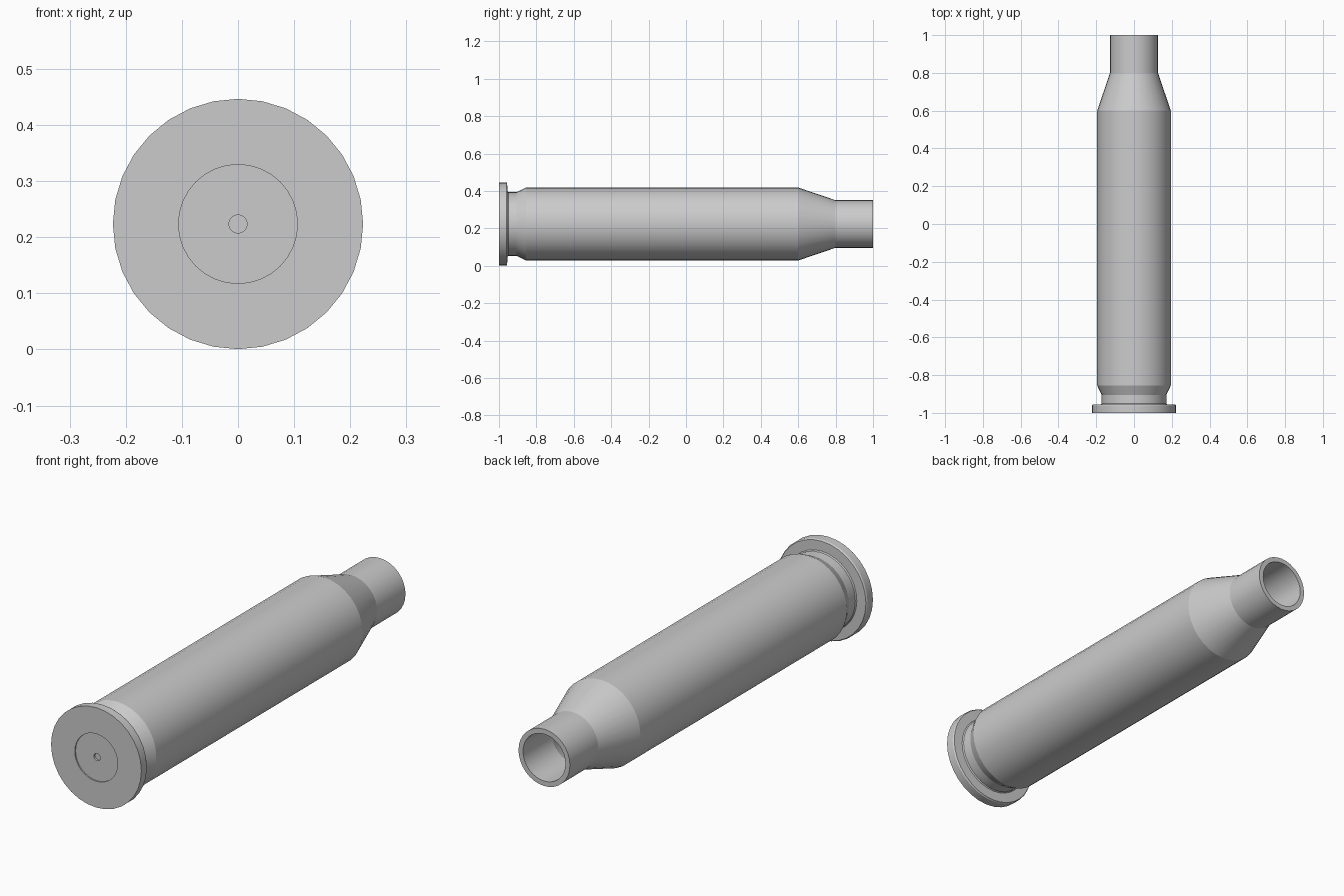
import bpy, bmesh, math

if "Cube" in bpy.data.objects:
    bpy.data.objects.remove(bpy.data.objects["Cube"])

SEGMENTS = 32
AXIS_Z = 0.2235


def lathe(name, profile):
    """Revolve (radius, y) points around the y axis; zero radius makes a pole."""
    bm = bmesh.new()
    rings = []
    for r, y in profile:
        if r == 0:
            rings.append([bm.verts.new((0, y, 0))] * SEGMENTS)
        else:
            rings.append([bm.verts.new((r * math.sin(a), y, r * math.cos(a)))
                          for a in (2 * math.pi * i / SEGMENTS for i in range(SEGMENTS))])
    for a, b in zip(rings, rings[1:]):
        for i in range(SEGMENTS):
            j = (i + 1) % SEGMENTS
            bm.faces.new(list(dict.fromkeys((a[i], a[j], b[j], b[i]))))
    bmesh.ops.recalc_face_normals(bm, faces=bm.faces)
    mesh = bpy.data.meshes.new(name)
    bm.to_mesh(mesh)
    bm.free()
    ob = bpy.data.objects.new(name, mesh)
    ob.location.z = AXIS_Z
    bpy.context.collection.objects.link(ob)
    bpy.context.view_layer.objects.active = ob
    ob.select_set(True)
    bpy.ops.object.shade_smooth_by_angle(angle=math.radians(14))
    ob.select_set(False)
    return ob


# Head: recessed centre cap with a small dimple, seen from the front
head = [(0, -0.985), (0.016, -0.985), (0.016, -0.994), (0.106, -0.994), (0.106, -1.0)]
# Rim and the groove behind it
rim = [(0.223, -1.0), (0.223, -0.962), (0.219, -0.956), (0.175, -0.955),
       (0.171, -0.95), (0.171, -0.905)]
# Straight body, tapered shoulder and neck
body = [(0.195, -0.855), (0.195, 0.6), (0.127, 0.8), (0.127, 1.0)]
# Hollow interior
bore = [(0.105, 1.0), (0.105, 0.795), (0.172, 0.595), (0.172, -0.85), (0, -0.85)]

lathe("hollow_case", head + rim + body + bore)
